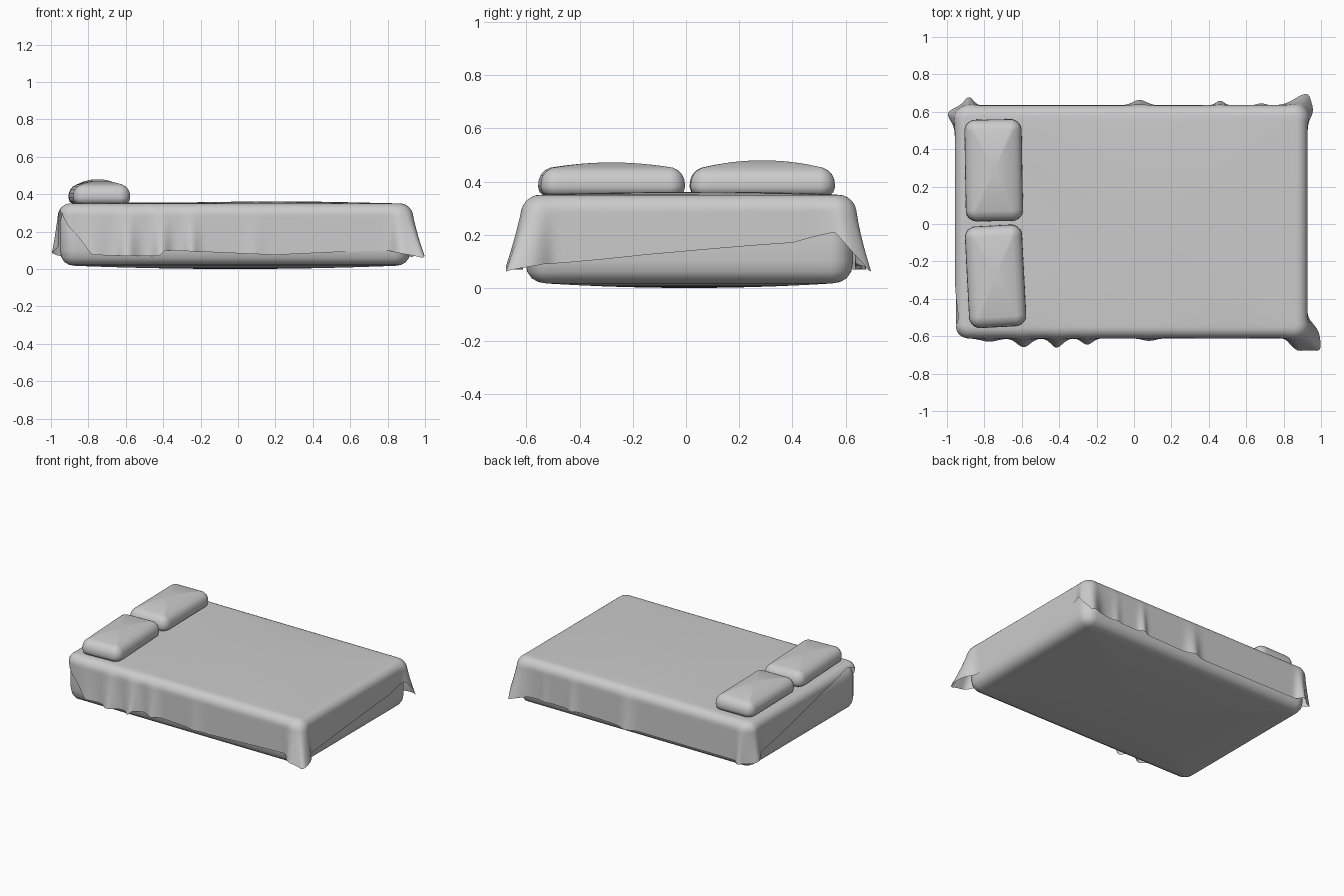
import bpy, bmesh, math
from mathutils import Vector

if "Cube" in bpy.data.objects:
    bpy.data.objects.remove(bpy.data.objects["Cube"])

DOME = (0.96, 0.88, 0.75, 0.6, 0.45, 0.3, 0.15)


def outline(hx, hy, r, step, segs=12):
    """Rounded rectangle as (point, outward normal) pairs, counter-clockwise."""
    out = []
    for i, (sx, sy) in enumerate(((1, 1), (-1, 1), (-1, -1), (1, -1))):
        c = Vector((sx * (hx - r), sy * (hy - r)))
        for k in range(segs + 1):
            a = math.pi / 2 * (i + k / segs)
            n = Vector((math.cos(a), math.sin(a)))
            out.append((c + n * r, n))
        length = 2 * ((hx if i % 2 == 0 else hy) - r)
        count = max(2, int(length / step))
        p, n = out[-1]
        along = Vector((-n.y, n.x))
        for k in range(1, count):
            out.append((p + along * length * k / count, n.copy()))
    return out


def skin(name, rings, location, closed_bottom=True, angle=0):
    """Bridge consecutive rings and close the ends."""
    bm = bmesh.new()
    loops = [[bm.verts.new(p) for p in ring] for ring in rings]
    for a, b in zip(loops, loops[1:]):
        for i in range(len(a)):
            j = (i + 1) % len(a)
            bm.faces.new((a[i], a[j], b[j], b[i]))
    bm.faces.new(loops[-1])
    if closed_bottom:
        bm.faces.new(loops[0][::-1])
    bmesh.ops.recalc_face_normals(bm, faces=bm.faces)
    for f in bm.faces:
        f.smooth = True
    me = bpy.data.meshes.new(name)
    bm.to_mesh(me)
    bm.free()
    ob = bpy.data.objects.new(name, me)
    ob.location = location
    ob.rotation_euler.z = math.radians(angle)
    bpy.context.collection.objects.link(ob)
    return ob


def dome(ring, height):
    """Shrinking rings that swell from an edge loop to its middle."""
    return [[Vector((p.x * f, p.y * f, p.z + height * (1 - f * f))) for p in ring]
            for f in DOME]


def cushion(name, hx, hy, r, profile, low, high, location, step, angle=0):
    """Soft box: a side profile of (inset, z) with domed top and bottom."""
    path = outline(hx, hy, r, step)
    rings = [[(p - n * d).to_3d() + Vector((0, 0, z)) for p, n in path] for d, z in profile]
    rings = dome(rings[0], low)[::-1] + rings + dome(rings[-1], high)
    return skin(name, rings, location, angle=angle)


# Mattress
CX, CY = -0.015, 0.012
cushion("mattress", 0.937, 0.617, 0.085,
        [(0.08, 0.017), (0.05, 0.022), (0.025, 0.036), (0.008, 0.06), (0, 0.1), (0, 0.25),
         (0.008, 0.285), (0.025, 0.315), (0.05, 0.332), (0.08, 0.338)],
        -0.017, 0.006, (CX, CY, 0), 0.06)

# Two pillows
pillow_side = [(0.05, 0), (0.02, 0.005), (0.006, 0.015), (0, 0.035), (0.002, 0.06),
               (0.01, 0.08), (0.024, 0.096), (0.045, 0.107)]
for name, x, y, z, angle, top in (("front_pillow", -0.74, -0.28, 0.345, 3, 0.02),
                                  ("back_pillow", -0.75, 0.287, 0.345, 1, 0.028)):
    cushion(name, 0.153, 0.272, 0.06, pillow_side, 0, top, (x, y, z), 0.04, angle)

# Bedsheet hem height around the edge: x, y, z
HX, HY, TOP, BEND = 0.943, 0.623, 0.35, 0.06
hem = [(0.925, 0.55, 0.21), (0.925, 0.4, 0.17), (0.925, -0.15, 0.125), (0.925, -0.52, 0.09),
       (0.91, -0.6, 0.06), (0.8, -0.61, 0.1), (0.2, -0.61, 0.075), (-0.39, -0.61, 0.1),
       (-0.42, -0.61, 0.07), (-0.6, -0.61, 0.07), (-0.78, -0.61, 0.075), (-0.86, -0.61, 0.18),
       (-0.94, -0.58, 0.3), (-0.955, -0.5, 0.335), (-0.955, 0.5, 0.12), (-0.94, 0.62, 0.07),
       (0, 0.63, 0.07), (0.8, 0.63, 0.09), (0.91, 0.62, 0.06)]
# Flared folds: x, y, push x, push y, width
folds = [(0.905, -0.585, 0.085, -0.085, 0.05), (0.85, -0.61, 0, -0.05, 0.03),
         (0.925, -0.54, 0.03, 0.0, 0.03),
         (0.9, 0.615, 0.03, 0.075, 0.07), (0.927, 0.57, 0.035, 0, 0.03),
         (-0.95, 0.58, -0.045, 0.01, 0.05), (-0.88, 0.635, 0, 0.045, 0.03),
         (-0.59, -0.61, 0, -0.05, 0.05), (-0.41, -0.61, 0, -0.055, 0.045),
         (-0.25, -0.61, 0, -0.04, 0.04), (-0.78, -0.61, 0, -0.02, 0.07), (0.08, -0.61, 0, -0.015, 0.05),
         (0.03, 0.635, 0, 0.03, 0.05), (0.46, 0.635, 0, 0.027, 0.03), (0.68, 0.635, 0, 0.012, 0.03)]


def turn(x, y):
    return math.atan2(y / HY, x / HX)


marks = sorted((turn(x - CX, y - CY), z) for x, y, z in hem)
marks = ([(marks[-1][0] - math.tau, marks[-1][1])] + marks
         + [(marks[0][0] + math.tau, marks[0][1])])


def hem_height(p):
    a = turn(p.x, p.y)
    for (a0, z0), (a1, z1) in zip(marks, marks[1:]):
        if a0 <= a <= a1:
            return z0 + (z1 - z0) * (a - a0) / (a1 - a0)
    return 0.1


def drape(p, n, t):
    """Point at fraction t of the way from the sheet's top edge to its hem."""
    low = hem_height(p)
    straight = TOP - BEND
    arc = BEND * math.pi / 2
    total = arc + straight - low if low < straight else BEND * math.acos(1 - (TOP - low) / BEND)
    s = total * t
    if s < arc:
        q = p - n * BEND * (1 - math.sin(s / BEND))
        z = TOP - BEND * (1 - math.cos(s / BEND))
    else:
        q, z = p.copy(), straight - (s - arc)
    fall = max(0, (TOP - z) / (TOP - 0.06)) ** 1.3
    for x, y, dx, dy, w in folds:
        d = (p - Vector((x - CX, y - CY))).length
        q += Vector((dx, dy)) * fall * math.exp(-(d / w) ** 2)
    return Vector((q.x, q.y, z))


# Bedsheet
edge = outline(HX, HY, 0.075, 0.012)
STEPS = 20
rings = [[drape(p, n, 1 - k / STEPS) for p, n in edge] for k in range(STEPS + 1)]
top_rings = dome(rings[-1], 0.006)
for ring in top_rings:
    for v in ring:
        inner = max(0, 1 - (v.x / HX) ** 2) * max(0, 1 - (v.y / HY) ** 2)
        v.z += inner * (0.003 + 0.004 * math.sin(4 * v.x + 2.5 * v.y))
skin("bedsheet", rings + top_rings, (CX, CY, 0), closed_bottom=False)
